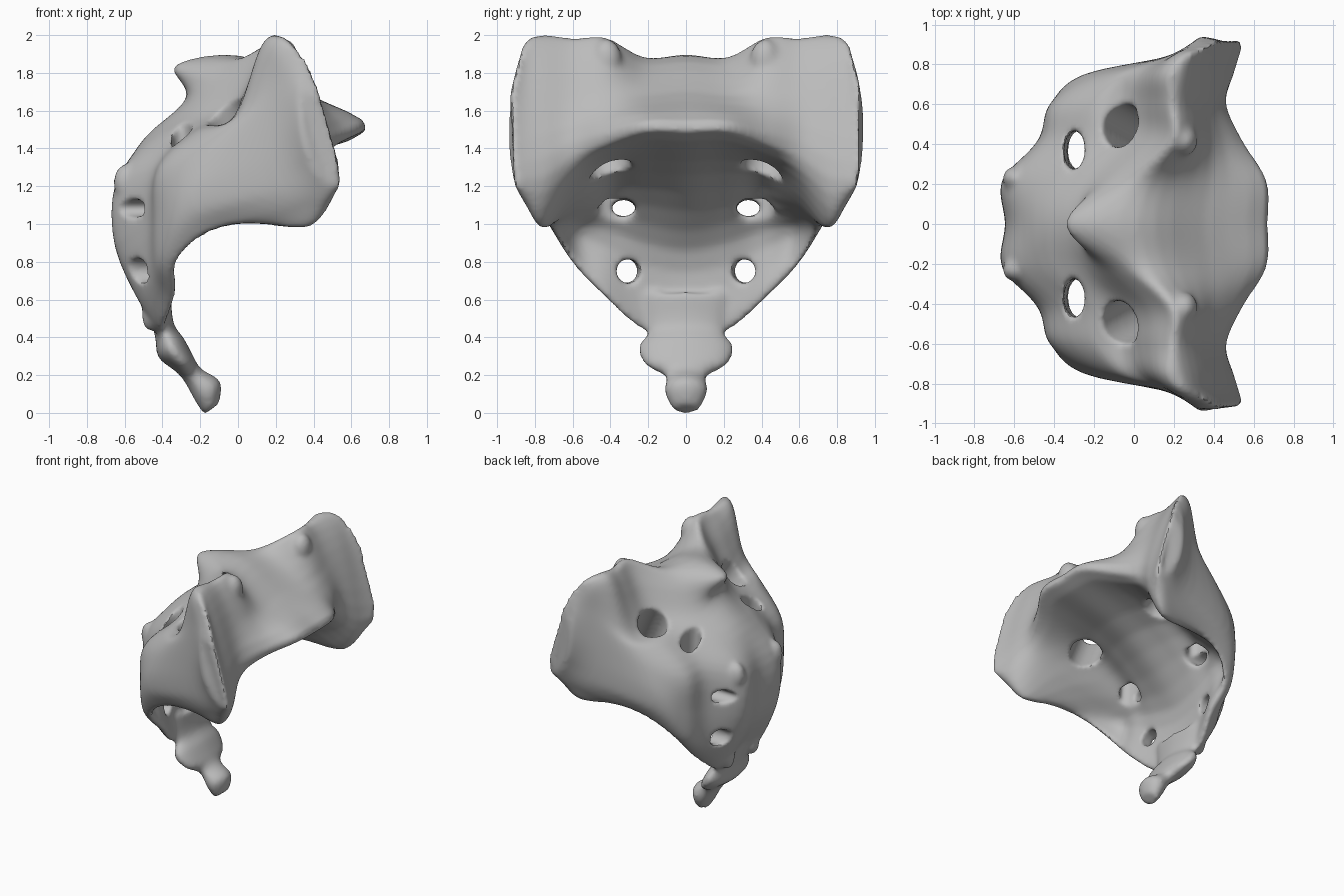
import bpy, bmesh
from mathutils import Vector, Matrix

cube = bpy.data.objects.get("Cube")
if cube:
    bpy.data.objects.remove(cube, do_unlink=True)


def make_object(name, bm):
    bmesh.ops.recalc_face_normals(bm, faces=bm.faces)
    mesh = bpy.data.meshes.new(name)
    bm.to_mesh(mesh)
    bm.free()
    ob = bpy.data.objects.new(name, mesh)
    bpy.context.collection.objects.link(ob)
    return ob


def spline(pts, closed, steps):
    """Smooth curve that passes through all the given points."""
    n = len(pts)
    pick = (lambda i: pts[i % n]) if closed else (lambda i: pts[max(0, min(n - 1, i))])
    out = []
    for i in range(n if closed else n - 1):
        a, b, c, d = (pick(i + k) for k in (-1, 0, 1, 2))
        for s in range(steps):
            t = s / steps
            out.append(b + (c - a) * t / 2 + (a * 2 - b * 5 + c * 4 - d) * t * t / 2
                       + (b * 3 - a - c * 3 + d) * t ** 3 / 2)
    if not closed:
        out.append(pts[-1].copy())
    return out


def loft(bm, rings, steps=5):
    """Skin a closed solid through rings with equal point counts."""
    rings = [spline(r, True, 4) for r in rings]
    columns = [spline(list(c), False, steps) for c in zip(*rings)]
    rows = [[bm.verts.new(p) for p in row] for row in zip(*columns)]
    n = len(rows[0])
    for low, high in zip(rows, rows[1:]):
        for i in range(n):
            j = (i + 1) % n
            bm.faces.new((low[i], low[j], high[j], high[i]))
    bm.faces.new(rows[0])
    bm.faces.new(rows[-1])


def blob(bm, centre, size):
    """Mirrored pair of rounded bumps."""
    for side in (-1, 1):
        place = Vector((centre[0], centre[1] * side, centre[2]))
        bmesh.ops.create_icosphere(bm, subdivisions=3, radius=1,
                                   matrix=Matrix.Translation(place) @ Matrix.Diagonal((*size, 1)))


def tunnel(name, start, end, across, along):
    """Mirrored pair of oval cutters running from start to end."""
    bm = bmesh.new()
    for side in (-1, 1):
        a, b = (Vector((p[0], p[1] * side, p[2])) for p in (start, end))
        axis = (b - a).normalized()
        wide = (Vector((0, 1, 0)) - axis * axis.y).normalized()
        basis = Matrix((wide.cross(axis), wide, axis)).transposed().to_4x4()
        shape = Matrix.Translation((a + b) / 2) @ basis @ Matrix.Diagonal((along, across, (b - a).length, 1))
        bmesh.ops.create_cone(bm, cap_ends=True, segments=14, radius1=1, radius2=1, depth=1, matrix=shape)
    ob = make_object(name, bm)
    ob.hide_render = True
    return ob


# Side profiles (x, z), from the middle outward: front lip, top, back, bottom, inner face
middle = [(.675, 1.49), (.35, 1.7), (.02, 1.89), (-.34, 1.84), (-.27, 1.67), (-.5, 1.45),
          (-.63, 1.2), (-.63, .86), (-.49, .58), (-.39, .45), (-.38, .86), (.06, 1.26)]
inner = [(.665, 1.49), (.38, 1.68), (.08, 1.88), (-.1, 1.8), (-.24, 1.6), (-.46, 1.44),
         (-.64, 1.22), (-.645, .9), (-.51, .57), (-.39, .45), (-.37, .9), (.02, 1.27)]
hollow = [(.53, 1.42), (.39, 1.69), (.22, 1.985), (.11, 1.87), (-.05, 1.62), (-.25, 1.5),
          (-.45, 1.3), (-.48, 1), (-.45, .7), (-.33, .62), (-.36, .97), (-.03, 1.25)]
shoulder = [(.46, 1.35), (.37, 1.7), (.22, 1.975), (.12, 1.9), (-.03, 1.56), (-.2, 1.5),
            (-.4, 1.3), (-.42, 1.05), (-.4, .83), (-.31, .81), (-.3, 1), (.22, 1.15)]
wing = [(.5, 1.25), (.39, 1.7), (.25, 1.975), (.13, 1.955), (.03, 1.62), (-.08, 1.5),
        (-.18, 1.35), (-.25, 1.18), (-.22, 1.06), (-.05, 1.03), (.15, 1.01), (.38, .985)]
flare = [(.53, 1.24), (.41, 1.68), (.29, 1.955), (.21, 1.92), (.2, 1.75), (.19, 1.6),
         (.19, 1.45), (.21, 1.32), (.25, 1.22), (.3, 1.16), (.37, 1.12), (.46, 1.11)]
rim = [(.55, 1.25), (.47, 1.6), (.39, 1.84), (.34, 1.83), (.33, 1.75), (.33, 1.65),
       (.34, 1.52), (.36, 1.4), (.39, 1.32), (.42, 1.26), (.46, 1.22), (.51, 1.2)]


def side_ring(y, profile, bow=0):
    """Profile placed at y; bow pulls its upper and lower ends inward."""
    return [Vector((x, y - bow * (z - 1.5) ** 2, z)) for x, z in profile]


half = [side_ring(.22, inner), side_ring(.42, hollow), side_ring(.6, shoulder),
        side_ring(.75, wing), side_ring(.85, flare), side_ring(.945, rim, .45)]
mirrored = [[Vector((p.x, -p.y, p.z)) for p in ring] for ring in reversed(half)]

# Main body with wings
bm = bmesh.new()
loft(bm, mirrored + [side_ring(0, middle)] + half)

# Tail: x, z, half width, half thickness
tail = [(-.42, .6, .26, .08), (-.39, .44, .2, .06), (-.355, .345, .255, .085), (-.28, .255, .215, .06),
        (-.24, .2, .11, .055), (-.16, .115, .115, .085), (-.14, .02, .07, .05)]
lean = Vector((.8, 0, .6))
corners = [(1, 0), (.7, .7), (0, 1), (-.7, .7), (-1, 0), (-.7, -.7), (0, -1), (.7, -.7)]
loft(bm, [[Vector((x, w * c, z)) + lean * (t * s) for c, s in corners] for x, z, w, t in tail], 3)

# Joint knobs on top, ridge knobs on the back and small horns above the tail
blob(bm, (.25, .42, 1.87), (.07, .08, .11))
blob(bm, (-.59, .23, 1.22), (.07, .06, .1))
blob(bm, (-.46, .15, .52), (.05, .06, .09))
bone = make_object("sacrum_bone", bm)

# Nerve openings
cutters = [
    tunnel("first_opening", (-.16, .55, 1.75), (.22, .34, 1.1), .115, .11),
    tunnel("second_opening", (-.31, .37, 1.65), (-.27, .37, .95), .1, .055),
    tunnel("third_opening", (-.8, .33, 1.08), (.1, .33, 1.09), .065, .045),
    tunnel("fourth_opening", (-.8, .35, .76), (0, .26, .74), .065, .065),
]


def remesh(size):
    mod = bone.modifiers.new("blend", 'REMESH')
    mod.mode = 'VOXEL'
    mod.voxel_size = size


remesh(.017)
for cutter in cutters:
    mod = bone.modifiers.new("cut", 'BOOLEAN')
    mod.operation = 'DIFFERENCE'
    mod.solver = 'EXACT'
    mod.object = cutter
remesh(.016)
soften = bone.modifiers.new("soften", 'SMOOTH')
soften.factor = .5
soften.iterations = 5

# Bake the modifiers and drop the cutters
bpy.context.view_layer.update()
graph = bpy.context.evaluated_depsgraph_get()
baked = bpy.data.meshes.new_from_object(bone.evaluated_get(graph), depsgraph=graph)
bone.modifiers.clear()
bone.data = baked
for cutter in cutters:
    bpy.data.objects.remove(cutter, do_unlink=True)

# Colour and shading
grey = bpy.data.materials.new("bone_grey")
grey.use_nodes = True
colour = (.5, .5, .5, 1)
grey.diffuse_color = colour
grey.node_tree.nodes["Principled BSDF"].inputs["Base Color"].default_value = colour
baked.materials.clear()
baked.materials.append(grey)
bpy.ops.object.select_all(action='DESELECT')
bone.select_set(True)
bpy.context.view_layer.objects.active = bone
bpy.ops.object.shade_smooth_by_angle(angle=.7)
